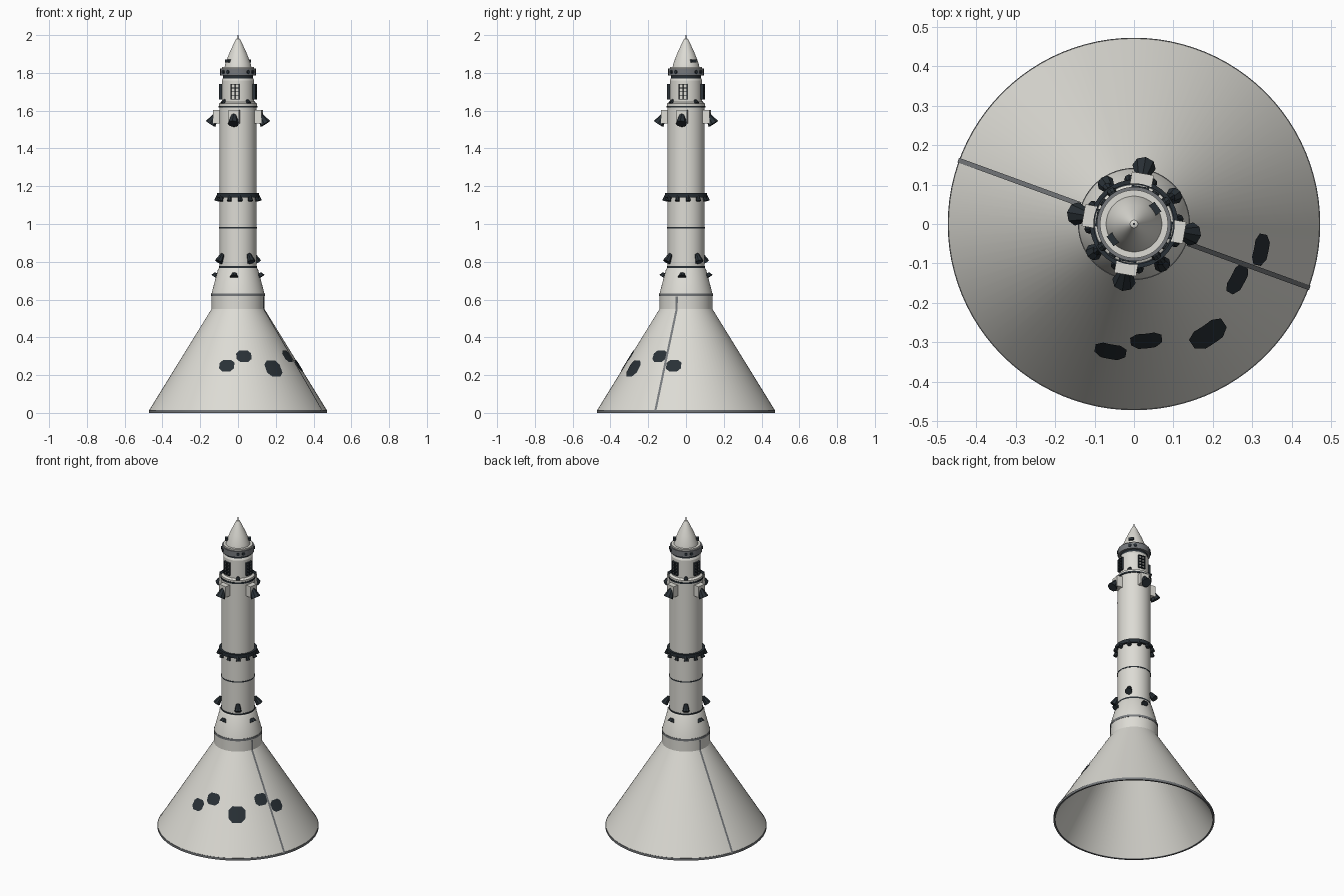
import bpy, bmesh
from math import radians, sin, cos
from mathutils import Matrix, Vector

cube = bpy.data.objects.get("Cube")
if cube:
    bpy.data.objects.remove(cube, do_unlink=True)


def material(name, color):
    m = bpy.data.materials.new(name)
    m.use_nodes = True
    m.diffuse_color = (*color, 1)
    m.node_tree.nodes["Principled BSDF"].inputs["Base Color"].default_value = (*color, 1)
    return m


WHITE = material("warm white", (0.72, 0.71, 0.66))
GREY = material("mid grey", (0.18, 0.19, 0.2))
DARK = material("dark slate", (0.022, 0.03, 0.037))


def build(name, bm, mat, smooth=True):
    mesh = bpy.data.meshes.new(name)
    bm.to_mesh(mesh)
    bm.free()
    mesh.materials.append(mat)
    if smooth:
        mesh.shade_smooth()
        mesh.set_sharp_from_angle(angle=radians(25))
    ob = bpy.data.objects.new(name, mesh)
    bpy.context.collection.objects.link(ob)
    return ob


def lathe(name, profile, mat, steps=96):
    bm = bmesh.new()
    vs = [bm.verts.new((r, 0, z)) for r, z in profile]
    es = [bm.edges.new(pair) for pair in zip(vs, vs[1:])]
    bmesh.ops.spin(bm, geom=vs + es, cent=(0, 0, 0), axis=(0, 0, 1),
                   angle=radians(360), steps=steps)
    bmesh.ops.remove_doubles(bm, verts=bm.verts, dist=0.00005)
    bmesh.ops.recalc_face_normals(bm, faces=bm.faces)
    return build(name, bm, mat)


def band(name, r, z0, z1, mat):
    return lathe(name, [(0, z0), (r, z0), (r, z1), (0, z1)], mat)


def turn(deg):
    return Matrix.Rotation(radians(deg), 4, 'Z')


def add_box(bm, deg, r, z, size, side=0):
    """Box with radial, tangential and vertical size, turned about the axis."""
    m = turn(deg) @ Matrix.Translation((r, side, z)) @ Matrix.Diagonal((*size, 1))
    bmesh.ops.create_cube(bm, size=1, matrix=m)


def add_nozzle(bm, deg, start, end, r0, r1):
    """Eight-sided flared nozzle between two (radius, height) points."""
    a, b = Vector((start[0], 0, start[1])), Vector((end[0], 0, end[1]))
    rot = (b - a).to_track_quat('Z', 'Y').to_matrix().to_4x4()
    bmesh.ops.create_cone(bm, cap_ends=True, segments=8, radius1=r0, radius2=r1,
                          depth=(b - a).length,
                          matrix=turn(deg) @ Matrix.Translation((a + b) / 2) @ rot)


def skirt_radius(z):
    return 0.47 - 0.33 * max(0, z - 0.015) / 0.535 if z < 0.55 else 0.14


def skirt_plate(name, deg, rows, mat):
    """Thin plate that follows the skirt; rows are (height, half width)."""
    bm = bmesh.new()
    grid = []
    for z, half in rows:
        r = skirt_radius(z) + 0.004
        angles = [radians(deg) + half * k / 2 / r for k in range(-2, 3)]
        grid.append([bm.verts.new((r * cos(a), r * sin(a), z)) for a in angles])
    for low, high in zip(grid, grid[1:]):
        for k in range(4):
            bm.faces.new((low[k], low[k + 1], high[k + 1], high[k]))
    return build(name, bm, mat)


QUARTERS = [80 + 90 * k for k in range(4)]
DIAGONALS = [35 + 90 * k for k in range(4)]

# Hollow conical skirt, its rim and the adapter above it
lathe("skirt", [(0, 0.54), (0.13, 0.54), (0.462, 0.005), (0.47, 0.015),
                (0.14, 0.55), (0.14, 0.62), (0, 0.62)], WHITE)
lathe("skirt_rim", [(0.462, 0), (0.472, 0), (0.472, 0.015), (0.462, 0.015), (0.462, 0)], GREY)
band("adapter_ring", 0.142, 0.618, 0.632, GREY)
lathe("adapter", [(0, 0.63), (0.14, 0.632), (0.106, 0.76), (0.1, 0.768), (0, 0.768)], WHITE)

# Seams and octagonal patches on the skirt
for deg, label in ((-20, "left"), (160, "right")):
    skirt_plate("skirt_seam_" + label, deg,
                [(0.012, 0.006), (0.28, 0.006), (0.549, 0.006), (0.615, 0.006)], GREY)
for deg, z, w, h in ((0, 0.235, 0.049, 0.042), (-28, 0.3, 0.04, 0.03), (28, 0.3, 0.04, 0.03),
                     (-44.5, 0.25, 0.04, 0.03), (44.5, 0.25, 0.04, 0.03)):
    skirt_plate("skirt_patch", deg - 56,
                [(z - h, w * 0.55), (z - h / 2, w), (z + h / 2, w), (z + h, w * 0.55)], DARK)

# Main tube with its dark joints
band("tube", 0.098, 0.765, 1.62, WHITE)
band("tube_base_joint", 0.1, 0.768, 0.777, DARK)
band("tube_middle_joint", 0.0995, 0.977, 0.984, DARK)
band("thruster_band", 0.112, 1.14, 1.163, DARK)
band("tube_top_joint", 0.103, 1.616, 1.626, DARK)

# Small thrusters hanging from the band
bm = bmesh.new()
for k in range(12):
    add_nozzle(bm, 30 * k + 6, (0.105, 1.15), (0.114, 1.122), 0.009, 0.013)
build("band_thrusters", bm, DARK, False)

# Flared nozzles at the tube base, on the adapter and below the capsule
for name, degs, start, end, r0, r1 in (
        ("base_nozzles", DIAGONALS, (0.1, 0.84), (0.125, 0.8), 0.011, 0.022),
        ("adapter_nozzles", QUARTERS, (0.113, 0.738), (0.124, 0.72), 0.013, 0.022),
        ("upper_nozzles", QUARTERS, (0.115, 1.58), (0.147, 1.53), 0.014, 0.03),
        ("capsule_nozzles", DIAGONALS, (0.083, 1.655), (0.1, 1.638), 0.008, 0.013)):
    bm = bmesh.new()
    for deg in degs:
        add_nozzle(bm, deg, start, end, r0, r1)
    build(name, bm, DARK, False)

bm = bmesh.new()
for deg in QUARTERS:
    add_box(bm, deg, 0.112, 1.568, (0.036, 0.056, 0.07))
build("nozzle_housings", bm, WHITE, False)

# Capsule with a lower flange and four latticed panels
lathe("capsule", [(0, 1.626), (0.1, 1.626), (0.1, 1.638), (0.086, 1.645), (0.086, 1.76),
                  (0.078, 1.775), (0, 1.775)], WHITE)
bm = bmesh.new()
for deg in QUARTERS:
    for side in (-0.021, 0, 0.021):
        add_box(bm, deg, 0.089, 1.7, (0.016, 0.003, 0.08), side)
    for k in range(5):
        add_box(bm, deg, 0.089, 1.66 + 0.02 * k, (0.016, 0.045, 0.003))
build("panel_lattices", bm, DARK, False)

# Upper collar with dark ports
band("collar_joint", 0.08, 1.77, 1.785, DARK)
band("collar", 0.094, 1.785, 1.823, GREY)
band("collar_lip", 0.086, 1.823, 1.832, WHITE)
bm = bmesh.new()
for k in range(4):
    for offset in (-10, 10):
        add_nozzle(bm, 45 + 90 * k + offset, (0.085, 1.805), (0.099, 1.805), 0.01, 0.01)
build("collar_ports", bm, DARK, False)

# Pointed nose with its spike and two sensors
lathe("nose", [(0, 1.83), (0.071, 1.83), (0.067, 1.85), (0.048, 1.9), (0.025, 1.95),
               (0.01, 1.98), (0, 1.985)], WHITE)
band("nose_spike", 0.003, 1.975, 2.0, GREY)
bm = bmesh.new()
for deg in (36, 216):
    add_box(bm, deg, 0.066, 1.862, (0.018, 0.03, 0.016))
build("nose_sensors", bm, DARK, False)
